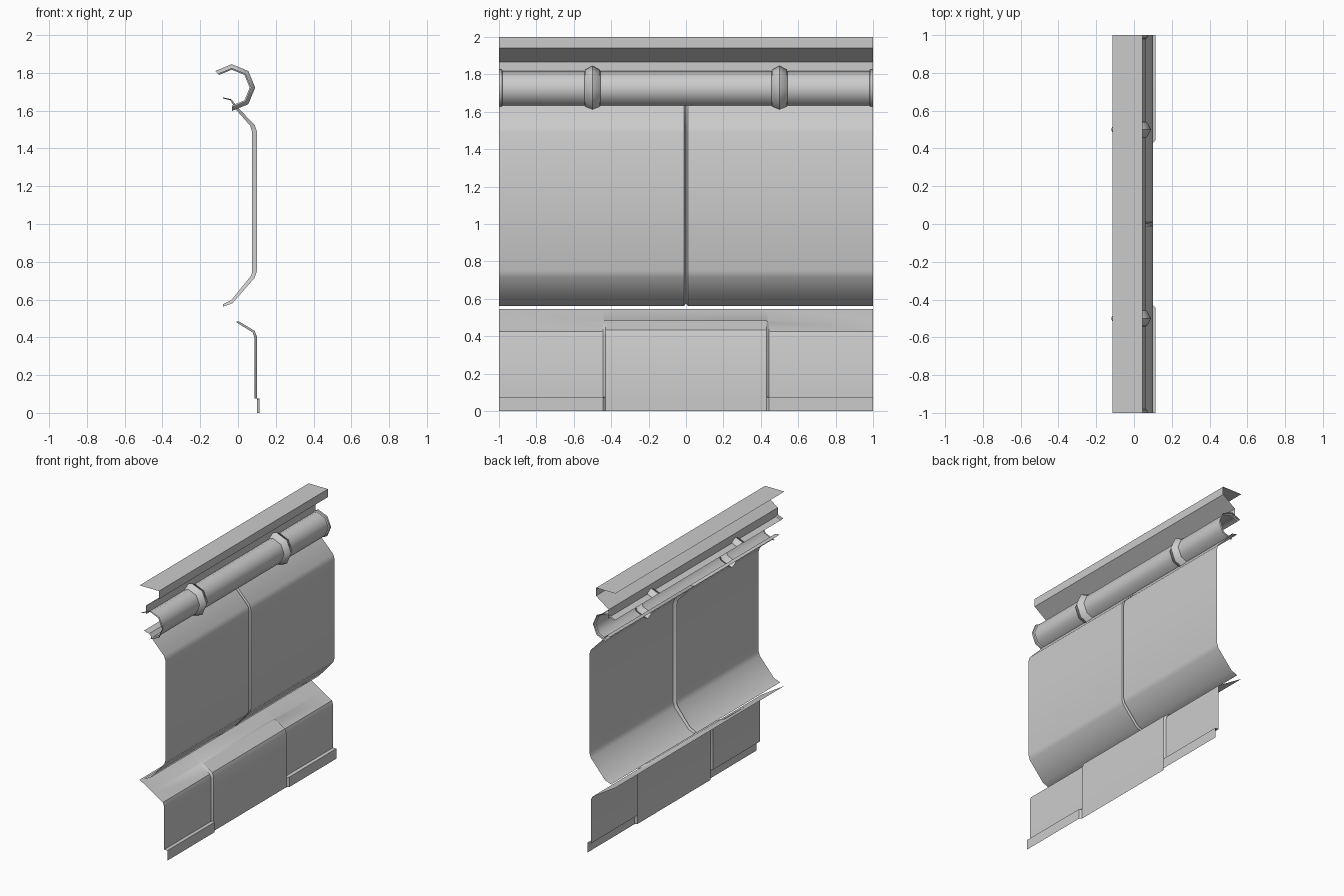
import bpy
import math

if "Cube" in bpy.data.objects:
    bpy.data.objects.remove(bpy.data.objects["Cube"])


def loft(name, sections, angle=35):
    """Open sheet through (y, [(x, z), ...]) sections, outline running top to bottom."""
    n = len(sections[0][1])
    verts = [(x, y, z) for y, outline in sections for x, z in outline]
    faces = []
    for s in range(len(sections) - 1):
        for k in range(n - 1):
            a, b = s * n + k, (s + 1) * n + k
            faces.append((a, a + 1, b + 1, b))
    mesh = bpy.data.meshes.new(name)
    mesh.from_pydata(verts, [], faces)
    obj = bpy.data.objects.new(name, mesh)
    bpy.context.collection.objects.link(obj)
    bpy.ops.object.select_all(action='DESELECT')
    obj.select_set(True)
    bpy.context.view_layer.objects.active = obj
    bpy.ops.object.shade_smooth_by_angle(angle=math.radians(angle))
    return obj


# Top cornice: flat cap, short front lip, undercut and backing strip
cornice = [(-0.115, 2.0), (0.045, 2.0), (0.045, 1.94), (-0.06, 1.865), (-0.06, 1.80)]
loft("top_cornice", [(-1, cornice), (1, cornice)])


# Round rail: part octagon, open at the back, with end collars and two peaked rings
def arc(r):
    return [(-0.033 + r * math.cos(math.radians(a)), 1.722 + r * math.sin(math.radians(a)))
            for a in range(135, -91, -45)]


half = [(-1, 0.104), (-0.985, 0.104), (-0.98, 0.095), (-0.542, 0.095), (-0.54, 0.102),
        (-0.5, 0.124), (-0.46, 0.102), (-0.458, 0.095)]
rail = half + [(-y, r) for y, r in reversed(half)]
loft("round_rail", [(y, arc(r)) for y, r in rail], 50)

# Wall panels: two folded sheets meeting in a V groove
outer = [(-0.08, 1.67), (-0.035, 1.66), (0.0, 1.615), (0.088, 1.525), (0.1, 1.49),
         (0.1, 0.75), (0.088, 0.715), (-0.03, 0.58), (-0.08, 0.562)]
inner = [(-0.08, 1.665), (-0.04, 1.655), (-0.01, 1.605), (0.065, 1.52), (0.075, 1.485),
         (0.075, 0.745), (0.068, 0.725), (-0.035, 0.597), (-0.08, 0.575)]
loft("wall_panels", [(-1, outer), (-0.01, outer), (0, inner), (0.01, outer), (1, outer)])

# Base: sloped ledge and plinth, with a raised centre panel
low = [(-0.115, 0.545), (-0.012, 0.482), (0.0, 0.474), (0.078, 0.426), (0.087, 0.40),
       (0.087, 0.075), (0.115, 0.075), (0.115, 0.0)]
high = [(-0.115, 0.545), (-0.012, 0.482), (0.006, 0.484), (0.088, 0.434), (0.1, 0.405),
        (0.1, 0.075), (0.1, 0.07), (0.1, 0.0)]
loft("base_board", [(-1, low), (-0.445, low), (-0.43, high),
                    (0.43, high), (0.445, low), (1, low)])
